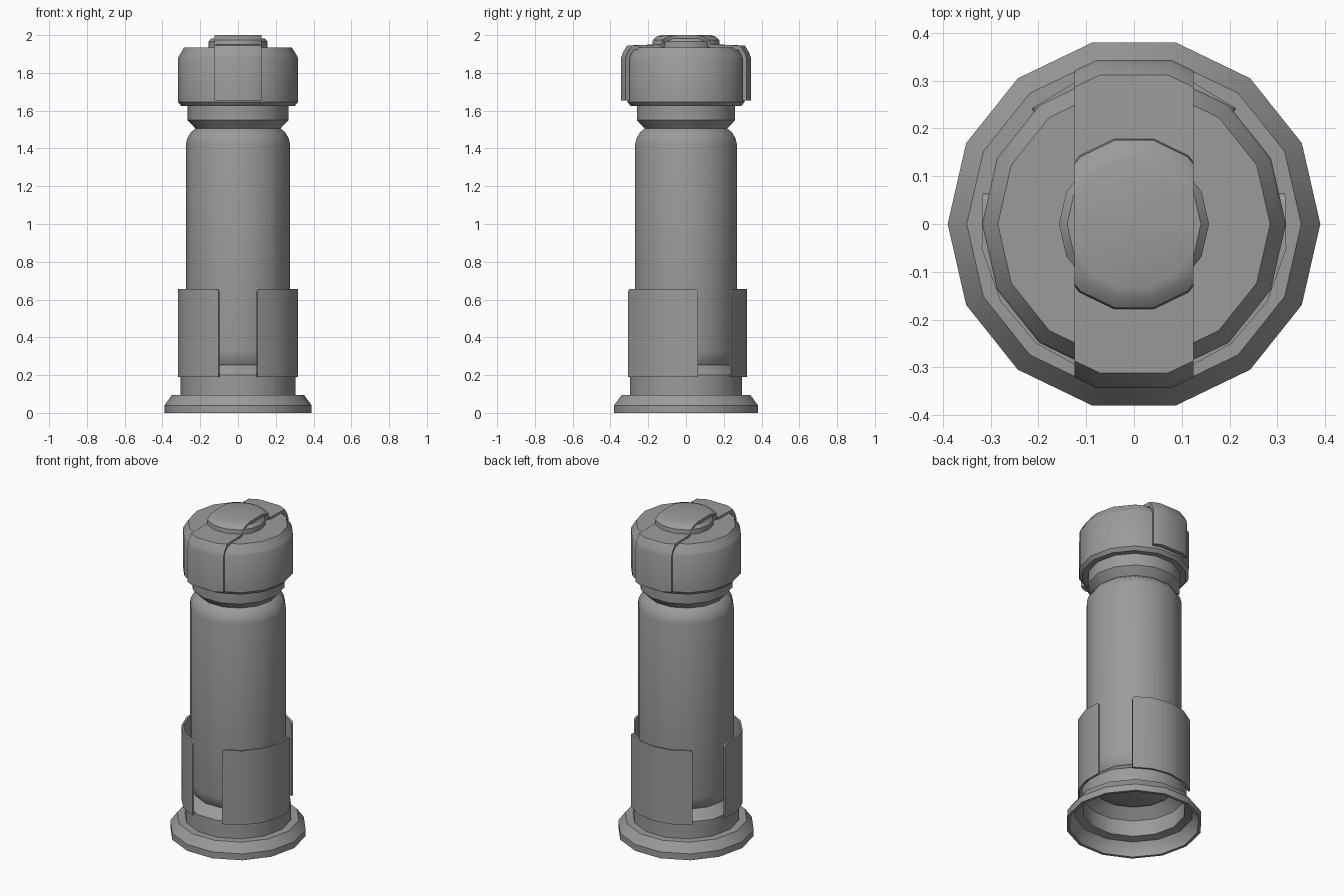
import bpy, bmesh
from math import cos, sin, pi, radians

cube = bpy.data.objects.get("Cube")
if cube:
    bpy.data.objects.remove(cube, do_unlink=True)

SIDES = 14
GREY = (0.33, 0.33, 0.33, 1)
metal = bpy.data.materials.new("plain grey")
metal.use_nodes = True
metal.diffuse_color = GREY
metal.node_tree.nodes["Principled BSDF"].inputs["Base Color"].default_value = GREY


def finish(bm, name, thickness=0):
    mesh = bpy.data.meshes.new(name)
    bm.to_mesh(mesh)
    bm.free()
    obj = bpy.data.objects.new(name, mesh)
    bpy.context.collection.objects.link(obj)
    mesh.materials.append(metal)
    bpy.ops.object.select_all(action="DESELECT")
    bpy.context.view_layer.objects.active = obj
    obj.select_set(True)
    if thickness:
        mod = obj.modifiers.new("thickness", "SOLIDIFY")
        mod.thickness, mod.offset = thickness, -1
        bpy.ops.object.modifier_apply(modifier=mod.name)
    bpy.ops.object.shade_smooth_by_angle(angle=radians(32))
    return obj


def lathe(profile, closed=False):
    """Revolve (radius, height) points listed upward along the outside."""
    bm = bmesh.new()
    rings = [[bm.verts.new((r * cos(2 * pi * i / SIDES), r * sin(2 * pi * i / SIDES), z))
              for i in range(SIDES)] for r, z in profile]
    pairs = list(zip(rings, rings[1:]))
    if closed:
        pairs.append((rings[-1], rings[0]))
    for low, high in pairs:
        for i in range(SIDES):
            j = (i + 1) % SIDES
            bm.faces.new((low[i], low[j], high[j], high[i]))
    bmesh.ops.remove_doubles(bm, verts=bm.verts, dist=1e-5)
    return bm


# Hollow foot: flared flange, collar and sloping shoulder
finish(lathe([(0.39, 0), (0.39, 0.04), (0.35, 0.095), (0.305, 0.095), (0.305, 0.2),
              (0.24, 0.26), (0.23, 0.25), (0.293, 0.19), (0.293, 0.09), (0.34, 0.08),
              (0.372, 0.03), (0.372, 0)], closed=True), "foot")

# Long body with rounded ends
finish(lathe([(0, 0.235), (0.21, 0.235), (0.25, 0.255), (0.27, 0.29), (0.276, 0.33),
              (0.276, 1.425), (0.268, 1.455), (0.25, 1.485), (0.225, 1.505), (0, 1.505)]), "body")

# Neck under the cap
finish(lathe([(0, 1.5), (0.22, 1.5), (0.267, 1.55), (0.267, 1.64), (0, 1.64)]), "neck")

# Cap and the button on top
finish(lathe([(0, 1.625), (0.3, 1.625), (0.318, 1.645), (0.318, 1.88), (0.312, 1.89),
              (0.285, 1.935), (0, 1.935)]), "cap")
finish(lathe([(0.157, 1.92), (0.157, 1.965), (0.14, 1.983), (0, 1.983)]), "button")

# Strap: a slice of an outer shell that follows the cap and button
bm = lathe([(0.352, 1.655), (0.352, 1.88), (0.344, 1.905), (0.32, 1.945), (0.183, 1.95),
            (0.18, 1.975), (0.16, 1.992), (0.135, 2.0), (0, 2.0)])
for side in (-1, 1):
    bmesh.ops.bisect_plane(bm, geom=bm.verts[:] + bm.edges[:] + bm.faces[:],
                           plane_co=(side * 0.125, 0, 0), plane_no=(side, 0, 0),
                           clear_outer=True)
finish(bm, "strap", 0.025)

# Three curved guards with rounded top corners
for n, centre in enumerate((90, 210, 330)):
    bm = bmesh.new()
    rows = []
    for z in (0.19, 0.655):
        angles = [radians(centre - 41.5 + 83 * i / 4) for i in range(5)]
        rows.append([bm.verts.new((0.323 * cos(a), 0.323 * sin(a), z)) for a in angles])
    low, high = rows
    for i in range(4):
        bm.faces.new((low[i], low[i + 1], high[i + 1], high[i]))
    bmesh.ops.bevel(bm, geom=[high[0], high[-1]], offset=0.018, segments=3,
                    profile=0.5, affect="VERTICES")
    finish(bm, f"guard_{n + 1}", 0.012)
